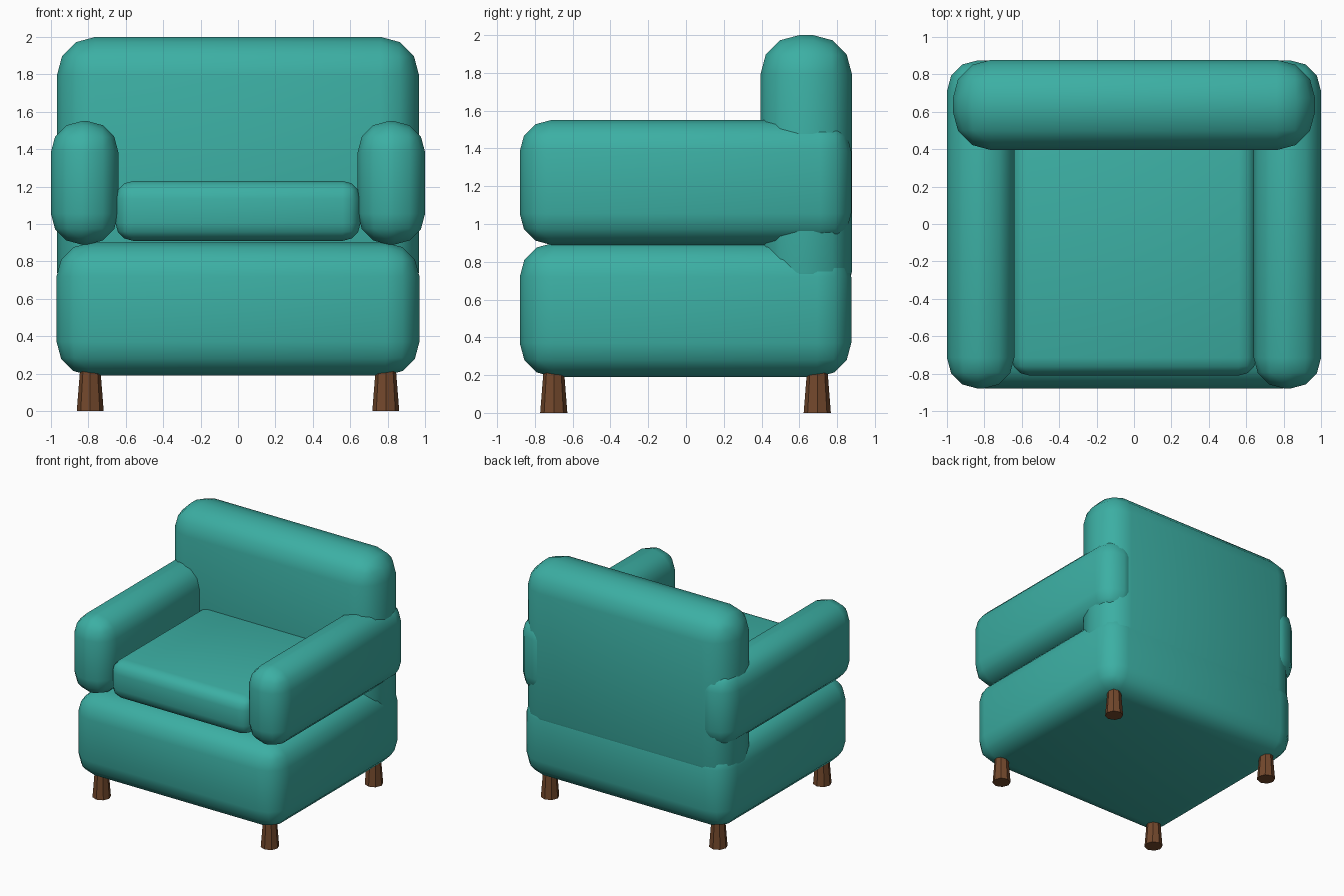
import bpy
import math

if "Cube" in bpy.data.objects:
    bpy.data.objects.remove(bpy.data.objects["Cube"], do_unlink=True)


def material(name, color):
    mat = bpy.data.materials.new(name)
    mat.use_nodes = True
    mat.diffuse_color = (*color, 1)
    mat.node_tree.nodes["Principled BSDF"].inputs["Base Color"].default_value = (*color, 1)
    return mat


teal = material("teal_fabric", (0.045, 0.43, 0.37))
wood = material("brown_wood", (0.17, 0.065, 0.025))


def cushion(name, low, high, radius):
    """Padded block between two corners, with rounded edges."""
    bpy.ops.mesh.primitive_cube_add(
        size=1, location=[(a + b) / 2 for a, b in zip(low, high)])
    obj = bpy.context.object
    obj.name = name
    obj.scale = [b - a for a, b in zip(low, high)]
    bpy.ops.object.transform_apply(location=False, rotation=False, scale=True)
    bevel = obj.modifiers.new("rounding", "BEVEL")
    bevel.width = radius
    bevel.segments = 3
    bpy.ops.object.modifier_apply(modifier=bevel.name)
    bpy.ops.object.shade_smooth_by_angle(angle=math.radians(40))
    obj.data.materials.append(teal)
    return obj


# Upholstered body
cushion("base", (-0.97, -0.88, 0.19), (0.97, 0.875, 0.90), 0.18)
cushion("backrest", (-0.968, 0.395, 0.54), (0.968, 0.878, 2.0), 0.205)
cushion("seat_cushion", (-0.655, -0.81, 0.91), (0.655, 0.60, 1.23), 0.095)

# Armrests and tapered legs, mirrored left and right
for side, sign in (("left", 1), ("right", -1)):
    inner, outer = sorted((sign * 0.64, sign * 1.0))
    cushion(side + "_armrest", (inner, -0.88, 0.89), (outer, 0.875, 1.55), 0.165)
    for end, y in (("front", -0.7), ("back", 0.695)):
        bpy.ops.mesh.primitive_cone_add(
            vertices=8, radius1=0.072, radius2=0.053, depth=0.24,
            location=(sign * 0.79, y, 0.12))
        leg = bpy.context.object
        leg.name = f"{end}_{side}_leg"
        leg.data.materials.append(wood)
